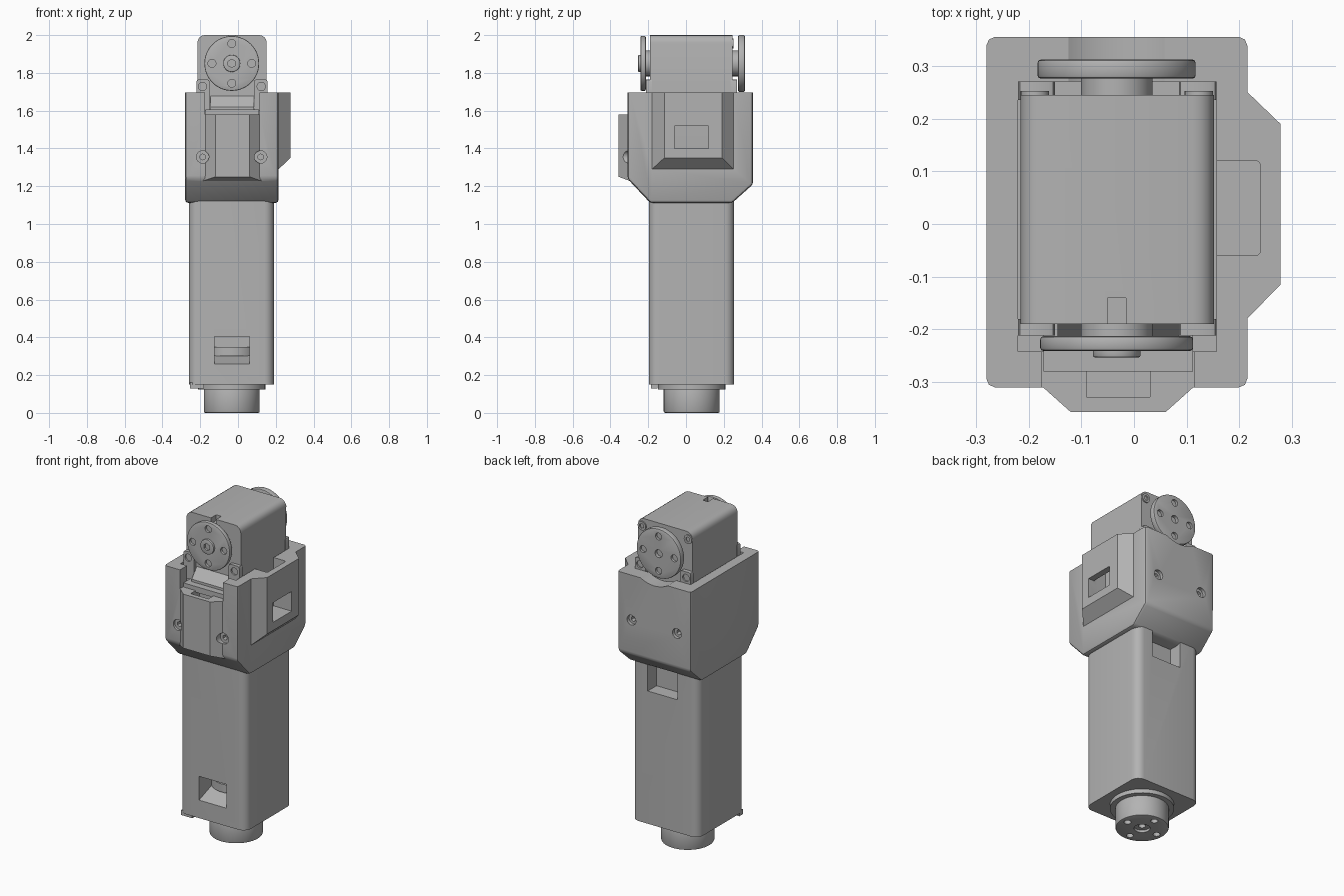
import bpy, bmesh, math
from mathutils import Matrix, Vector

cube = bpy.data.objects.get("Cube")
if cube:
    bpy.data.objects.remove(cube, do_unlink=True)

grey = bpy.data.materials.new("plain grey")
grey.use_nodes = True
grey.diffuse_color = (0.45, 0.45, 0.45, 1)
grey.node_tree.nodes["Principled BSDF"].inputs["Base Color"].default_value = grey.diffuse_color

CX, CY, HORN_Z = -0.033, 0.03, 1.85      # shared axes of the two motors


def finish(name, bm):
    bmesh.ops.recalc_face_normals(bm, faces=bm.faces)
    mesh = bpy.data.meshes.new(name)
    bm.to_mesh(mesh)
    bm.free()
    mesh.materials.append(grey)
    obj = bpy.data.objects.new(name, mesh)
    bpy.context.collection.objects.link(obj)
    return obj


def bevel(bm, edges, size, segments):
    bmesh.ops.bevel(bm, geom=edges, offset=size, segments=segments,
                    profile=0.5, affect='EDGES', clamp_overlap=True)


def box(name, lo, hi, round_axis=None, size=0.0, segments=4):
    bm = bmesh.new()
    lo, hi = Vector(lo), Vector(hi)
    bmesh.ops.create_cube(bm, size=1, matrix=Matrix.Translation((lo + hi) / 2)
                          @ Matrix.Diagonal((hi - lo).to_4d()))
    if size:
        picked = [e for e in bm.edges if round_axis is None or
                  abs((e.verts[0].co - e.verts[1].co).normalized()[round_axis]) > 0.9]
        bevel(bm, picked, size, segments)
    return finish(name, bm)


def hull(name, points):
    bm = bmesh.new()
    for p in points:
        bm.verts.new(p)
    bmesh.ops.convex_hull(bm, input=bm.verts)
    bmesh.ops.dissolve_limit(bm, angle_limit=0.01, verts=bm.verts, edges=bm.edges)
    return finish(name, bm)


def frustum(name, axis, base, tip):
    """Each end is (position, (a0, a1), (b0, b1)) with a, b the other two axes."""
    points = []
    for pos, a_range, b_range in (base, tip):
        for a in a_range:
            for b in b_range:
                p = [a, b]
                p.insert(axis, pos)
                points.append(p)
    return hull(name, points)


def disc(name, axis, centre, radius, start, end, rim=0.0, sides=48):
    """Cylinder along y or z; centre is (x, z) or (x, y)."""
    bm = bmesh.new()
    mid = (start + end) / 2
    place = (centre[0], mid, centre[1]) if axis == 'y' else (*centre, mid)
    turn = Matrix.Rotation(math.pi / 2, 4, 'X') if axis == 'y' else Matrix()
    bmesh.ops.create_cone(bm, cap_ends=True, segments=sides, radius1=radius, radius2=radius,
                          depth=end - start, matrix=Matrix.Translation(place) @ turn)
    if rim:
        bevel(bm, [e for e in bm.edges if any(len(f.verts) > 4 for f in e.link_faces)], rim, 2)
    return finish(name, bm)


def combine(obj, tools, operation='DIFFERENCE'):
    for tool in tools:
        mod = obj.modifiers.new("combine", 'BOOLEAN')
        mod.operation, mod.solver, mod.object = operation, 'EXACT', tool
    graph = bpy.context.evaluated_depsgraph_get()
    mesh = bpy.data.meshes.new_from_object(obj.evaluated_get(graph))
    obj.modifiers.clear()
    obj.data = mesh
    for tool in tools:
        bpy.data.objects.remove(tool, do_unlink=True)


def bolt_circle(axis, centre, spread, radius, start, end):
    spots = [(centre[0] + dx * spread, centre[1] + dy * spread)
             for dx, dy in ((1, 0), (-1, 0), (0, 1), (0, -1))]
    return [disc("cutter", axis, s, radius, start, end, sides=20) for s in spots]


# Lower column with its front and back windows
column = box("lower_column", (-0.26, -0.197, 0.15), (0.19, 0.255, 1.16), 2, 0.05, 6)
combine(column, [
    frustum("cutter", 1, (-0.21, (-0.125, 0.06), (0.255, 0.405)),
            (-0.06, (-0.125, 0.06), (0.31, 0.405))),
    box("cutter", (-0.12, 0.17, 0.96), (0.08, 0.3, 1.2))])
disc("inner_rotor", 'z', (CX, CY), 0.14, 0.3, 0.35)
box("bottom_corner_tab", (-0.255, -0.185, 0.13), (-0.18, -0.15, 0.16))

# Bottom output disc
disc("bottom_flange", 'z', (CX, CY), 0.178, 0.125, 0.16)
output = disc("bottom_output_disc", 'z', (CX, CY), 0.148, 0.0, 0.14, 0.008)
combine(output, bolt_circle('z', (CX, CY), 0.105, 0.02, -0.01, 0.03)
        + [disc("cutter", 'z', (CX, CY), 0.045, -0.01, 0.015),
           disc("cutter", 'z', (CX, CY), 0.02, -0.01, 0.04)])

# Upper housing: side profile pushed across x, lower and upright edges softened
bm = bmesh.new()
profile = [(-0.31, 1.695), (-0.31, 1.24), (-0.19, 1.112), (0.245, 1.112), (0.355, 1.21), (0.355, 1.695)]
face = bm.faces.new([bm.verts.new((-0.28, y, z)) for y, z in profile])
pushed = bmesh.ops.extrude_face_region(bm, geom=[face])["geom"]
bmesh.ops.translate(bm, vec=(0.495, 0, 0), verts=[v for v in pushed if isinstance(v, bmesh.types.BMVert)])
bmesh.ops.recalc_face_normals(bm, faces=bm.faces)
bevel(bm, [e for e in bm.edges if min(v.co.z for v in e.verts) < 1.6], 0.016, 2)
housing = finish("upper_housing", bm)
combine(housing, [
    frustum("side_bump", 0, (0.2, (-0.195, 0.265), (1.276, 1.695)), (0.278, (-0.115, 0.19), (1.35, 1.695))),
    frustum("front_bump", 1, (-0.29, (-0.195, 0.135), (1.225, 1.58)), (-0.357, (-0.12, 0.06), (1.25, 1.58)))],
    'UNION')

# Openings: motor cavity, side pocket and window, front channel, back scallop, screws
cuts = [
    box("cutter", (-0.22, -0.242, 1.27), (0.157, 0.27, 1.8)),
    box("cutter", (0.1, -0.06, 1.4), (0.24, 0.12, 1.8), 2, 0.01),
    box("cutter", (0.2, -0.06, 1.4), (0.32, 0.12, 1.52)),
    box("cutter", (-0.175, -0.4, 1.58), (0.115, -0.2, 1.8)),
    box("cutter", (-0.09, -0.328, 1.48), (0.03, -0.2, 1.65)),
    disc("cutter", 'y', (CX, HORN_Z), 0.18, 0.25, 0.4)]
for x in (-0.187, 0.12):
    cuts += [disc("cutter", 'y', (x, 1.355), 0.033, -0.4, -0.295, sides=24),
             disc("cutter", 'y', (x, 1.355), 0.016, -0.4, -0.27, sides=6),
             disc("cutter", 'y', (x, 1.42), 0.03, 0.335, 0.4, sides=24),
             disc("cutter", 'y', (x, 1.42), 0.016, 0.31, 0.4, sides=6)]
combine(housing, cuts)

# Upper motor body
motor = box("upper_motor", (-0.215, -0.19, 1.26), (0.152, 0.245, 2.0), 1, 0.04, 4)
combine(motor, [box("cutter", (-0.05, -0.25, 1.965), (-0.015, -0.14, 2.1))])
frustum("cable_plug", 1, (-0.18, (-0.145, 0.085), (1.5, 1.69)), (-0.24, (-0.145, 0.085), (1.5, 1.62)))
box("plug_shelf", (-0.172, -0.28, 1.57), (0.112, -0.18, 1.605))

# Mounting ears and corner screws at both ends of the motor
for end, y0, y1 in (("front", -0.212, -0.18), ("back", 0.235, 0.27)):
    for side, x0, x1, sx in (("right", -0.22, -0.15, -0.188), ("left", 0.085, 0.157, 0.123)):
        ear = box(f"{end}_{side}_ear", (x0, y0, 1.6), (x1, y1, 1.765), 1, 0.012, 2)
        combine(ear, [disc("cutter", 'y', (sx, 1.728), 0.022, y, y + 0.02, sides=20)
                      for y in ((y0 - 0.01,) if end == "front" else (y1 - 0.01,))])
        if end == "back":
            screw = disc(f"back_{side}_screw", 'y', (sx, 1.955), 0.027, 0.23, 0.252, sides=24)
            combine(screw, [disc("cutter", 'y', (sx, 1.955), 0.015, 0.24, 0.26, sides=6)])

# Front and back horns
for end, radius, y0, y1, hub0, hub1, face in (
        ("front", 0.145, -0.241, -0.213, -0.22, -0.18, -0.241),
        ("back", 0.15, 0.276, 0.312, 0.24, 0.28, 0.312)):
    horn = disc(f"{end}_horn", 'y', (CX, HORN_Z), radius, y0, y1, 0.006, 64)
    cutters = bolt_circle('y', (CX, HORN_Z), 0.105, 0.021, face - 0.015, face + 0.015)
    if end == "back":
        cutters.append(disc("cutter", 'y', (CX, HORN_Z), 0.024, face - 0.02, face + 0.02, sides=24))
    combine(horn, cutters)
    disc(f"{end}_hub", 'y', (CX, HORN_Z), 0.068, hub0, hub1)
cap = disc("front_horn_screw", 'y', (CX, HORN_Z), 0.045, -0.253, -0.23, 0.003)
combine(cap, [disc("cutter", 'y', (CX, HORN_Z), 0.022, -0.27, -0.24, sides=6)])

# Smooth curved faces, keep hard edges
for obj in bpy.context.collection.objects:
    if obj.type == 'MESH' and grey.name in obj.data.materials:
        obj.data.shade_smooth()
        obj.data.set_sharp_from_angle(angle=math.radians(30))
